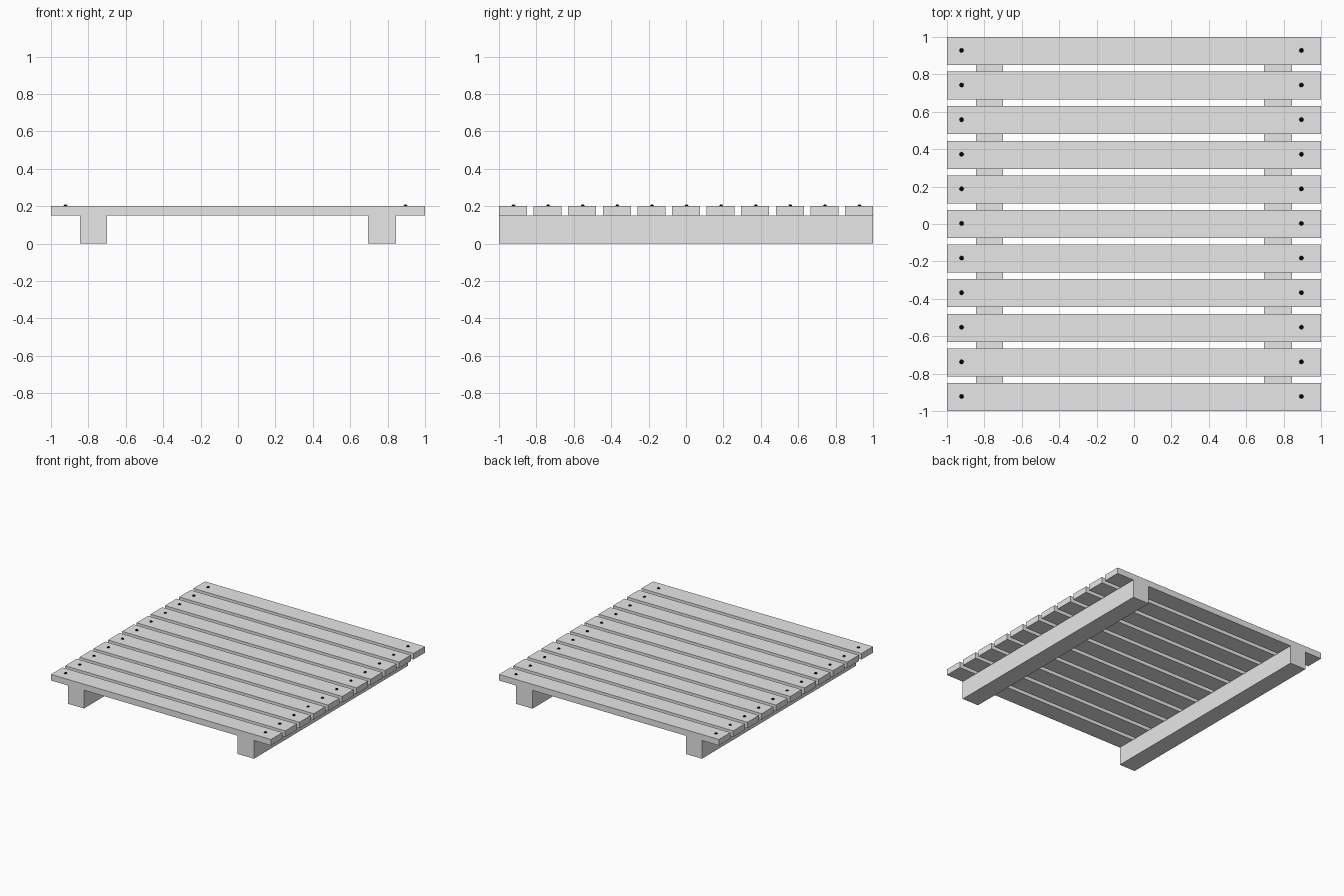
import bpy

old = bpy.data.objects.get("Cube")
if old:
    bpy.data.objects.remove(old, do_unlink=True)


def make_material(name, color):
    mat = bpy.data.materials.new(name)
    mat.use_nodes = True
    mat.diffuse_color = color
    mat.node_tree.nodes["Principled BSDF"].inputs["Base Color"].default_value = color
    return mat


grey = make_material("grey wood", (0.8, 0.8, 0.8, 1))
black = make_material("black iron", (0.004, 0.004, 0.008, 1))


def box(name, low, high, mat):
    center = [(a + b) / 2 for a, b in zip(low, high)]
    bpy.ops.mesh.primitive_cube_add(size=1, location=center)
    obj = bpy.context.object
    obj.name = name
    obj.scale = [b - a for a, b in zip(low, high)]
    bpy.ops.object.transform_apply(location=False, rotation=False, scale=True)
    obj.data.materials.append(mat)


def nail(name, x, y):
    bpy.ops.mesh.primitive_cone_add(vertices=8, radius1=0.015, radius2=0.006,
                                    depth=0.012, location=(x, y, 0.202))
    obj = bpy.context.object
    obj.name = name
    obj.data.materials.append(black)


# Two bearers running front to back
box("right_bearer", (-0.845, -1, 0), (-0.70, 1, 0.15), grey)
box("left_bearer", (0.695, -1, 0), (0.845, 1, 0.15), grey)

# Evenly spaced planks, each with a nail near both ends
COUNT, WIDTH = 11, 0.15
pitch = (2 - WIDTH) / (COUNT - 1)
for i in range(COUNT):
    y = -1 + WIDTH / 2 + i * pitch
    box(f"plank_{i + 1}", (-1, y - WIDTH / 2, 0.15), (1, y + WIDTH / 2, 0.2), grey)
    nail(f"right_nail_{i + 1}", -0.922, y + 0.003)
    nail(f"left_nail_{i + 1}", 0.895, y + 0.003)
